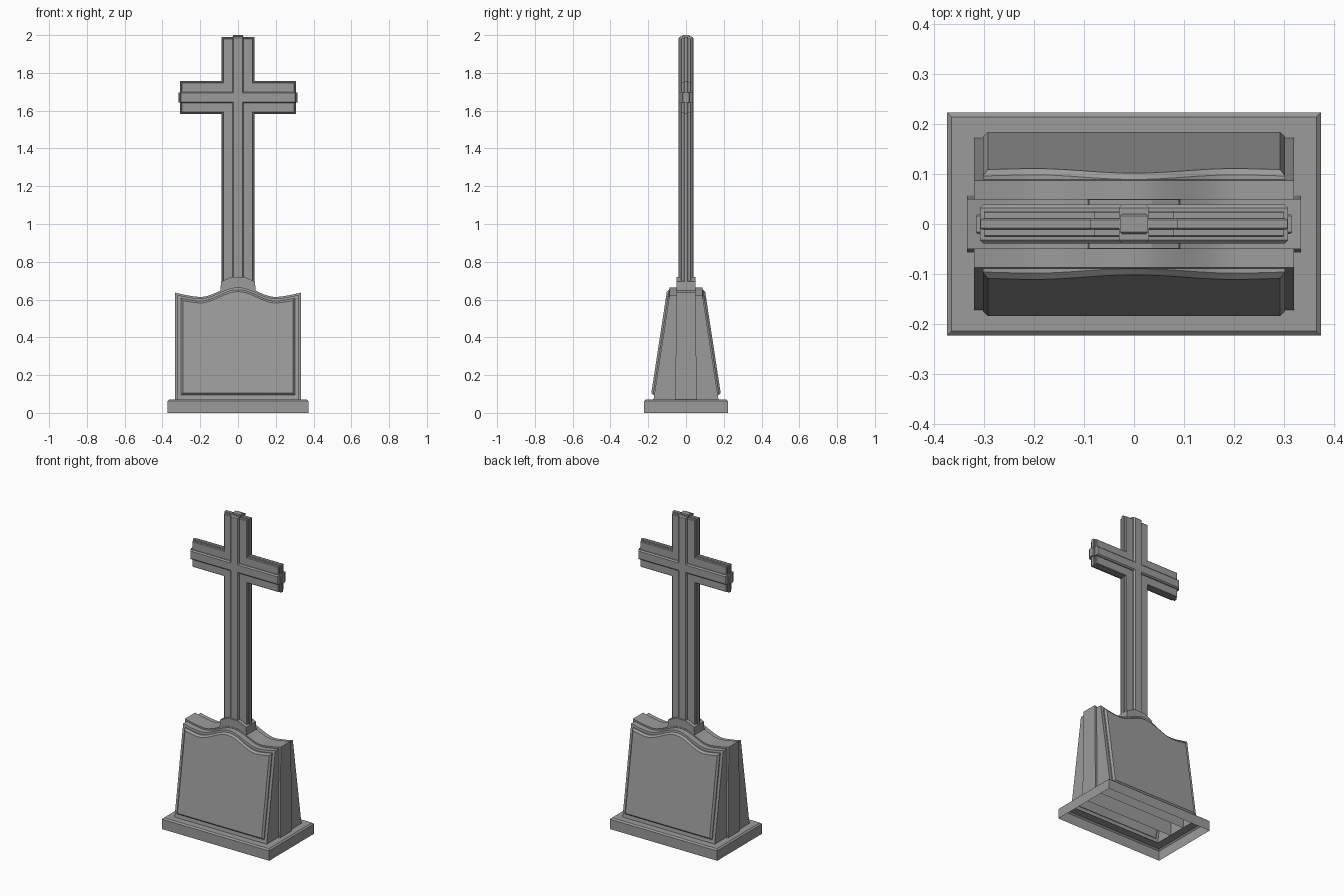
import bpy, bmesh
from math import cos, pi

cube = bpy.data.objects.get("Cube")
if cube:
    bpy.data.objects.remove(cube, do_unlink=True)

stone = bpy.data.materials.new("grey stone")
stone.use_nodes = True
GREY = (0.33, 0.33, 0.33, 1)
stone.diffuse_color = GREY
stone.node_tree.nodes["Principled BSDF"].inputs["Base Color"].default_value = GREY


def loft(name, rings, cap_start=True, cap_end=True, smooth=False):
    """Skin a list of closed rings with equal point counts."""
    bm = bmesh.new()
    loops = [[bm.verts.new(p) for p in ring] for ring in rings]
    for a, b in zip(loops, loops[1:]):
        for i in range(len(a)):
            j = (i + 1) % len(a)
            bm.faces.new((a[i], a[j], b[j], b[i]))
    if cap_start:
        bm.faces.new(loops[0][::-1])
    if cap_end:
        bm.faces.new(loops[-1])
    bmesh.ops.recalc_face_normals(bm, faces=bm.faces)
    mesh = bpy.data.meshes.new(name)
    bm.to_mesh(mesh)
    bm.free()
    obj = bpy.data.objects.new(name, mesh)
    bpy.context.collection.objects.link(obj)
    mesh.materials.append(stone)
    if smooth:
        bpy.ops.object.select_all(action='DESELECT')
        obj.select_set(True)
        bpy.context.view_layer.objects.active = obj
        bpy.ops.object.shade_smooth_by_angle(angle=0.5)
    return obj


def rect(hx, hy, z):
    return [(-hx, -hy, z), (hx, -hy, z), (hx, hy, z), (-hx, hy, z)]


def wave(x):
    """Swan-neck top edge: centre crest, dips, lifted corners."""
    x = abs(x)
    if x < 0.2:
        return 0.06 * (0.5 + 0.5 * cos(pi * x / 0.2))
    return 0.022 * ((x - 0.2) / 0.13) ** 1.5


def steps(half, n=32):
    return [half * (2 * i / n - 1) for i in range(n + 1)]


# Hollow plinth with a chamfered top and an opening under the body
loft("plinth", [rect(0.373, 0.223, 0), rect(0.373, 0.223, 0.062),
                rect(0.364, 0.214, 0.07), rect(0.315, 0.165, 0.07)], False, False)


def slope(z):
    return 0.172 - 0.153 * (z - 0.07)


def wave_block(name, half, depth, dip):
    """Open-bottomed block with a wavy top; depth(z) is the half depth."""
    rings = []
    for x in steps(half):
        top = dip + wave(x)
        # The upper edge stays straight in depth along the crest
        d0, d1 = depth(0.07), depth(dip + 0.02)
        rings.append([(x, -d0, 0.07), (x, -d1, top), (x, d1, top), (x, d0, 0.07)])
    obj = loft(name, rings, smooth=True)
    bm = bmesh.new()
    bm.from_mesh(obj.data)
    under = [f for f in bm.faces if f.calc_center_median().z < 0.071]
    bmesh.ops.delete(bm, geom=under, context='FACES')
    bm.to_mesh(obj.data)
    bm.free()


wave_block("body", 0.32, slope, 0.605)
wave_block("core", 0.333, lambda z: 0.057 - 0.012 * (z - 0.07), 0.614)


# Raised panels on the sloping front and back
def panel_ring(inset, out, side):
    half = 0.302 - inset
    outline = [(-half, 0.095 + inset), (half, 0.095 + inset)]
    outline += [(x, 0.592 - inset + wave(x)) for x in reversed(steps(half))]
    return [(x, side * (slope(z) + out), z) for x, z in outline]


for side, label in ((-1, "front_panel"), (1, "back_panel")):
    loft(label, [panel_ring(0, -0.004, side), panel_ring(0, 0.006, side),
                 panel_ring(0.01, 0.017, side)], cap_start=False)

# Gabled collar at the foot of the cross
collar = [(-0.095, 0.62), (0.095, 0.62), (0.09, 0.695), (0.035, 0.72),
          (-0.035, 0.72), (-0.09, 0.695)]
loft("collar", [[(x, y, z) for x, z in collar] for y in (-0.049, 0.049)])


# Cross made of nested layers with bevelled edges
def cross_ring(w, reach, top, y):
    mid, foot = 1.67, 0.65
    right = [(w, foot), (w, mid - w), (reach, mid - w), (reach, mid + w), (w, mid + w), (w, top)]
    left = [(-x, z) for x, z in reversed(right)]
    return [(x, y, z) for x, z in right + left]


def cross_layer(name, w, reach, top, depth, bevel):
    tiers = ((-depth, bevel), (bevel - depth, 0), (depth - bevel, 0), (depth, bevel))
    loft(name, [cross_ring(w - b, reach - b, top - b, y) for y, b in tiers])


cross_layer("cross_body", 0.08, 0.3, 1.982, 0.026, 0.003)
cross_layer("cross_edge_ridge", 0.087, 0.307, 1.99, 0.011, 0.003)
cross_layer("cross_face_rib", 0.03, 0.308, 1.992, 0.039, 0.007)
cross_layer("cross_rib_tips", 0.027, 0.316, 2.0, 0.02, 0.004)
